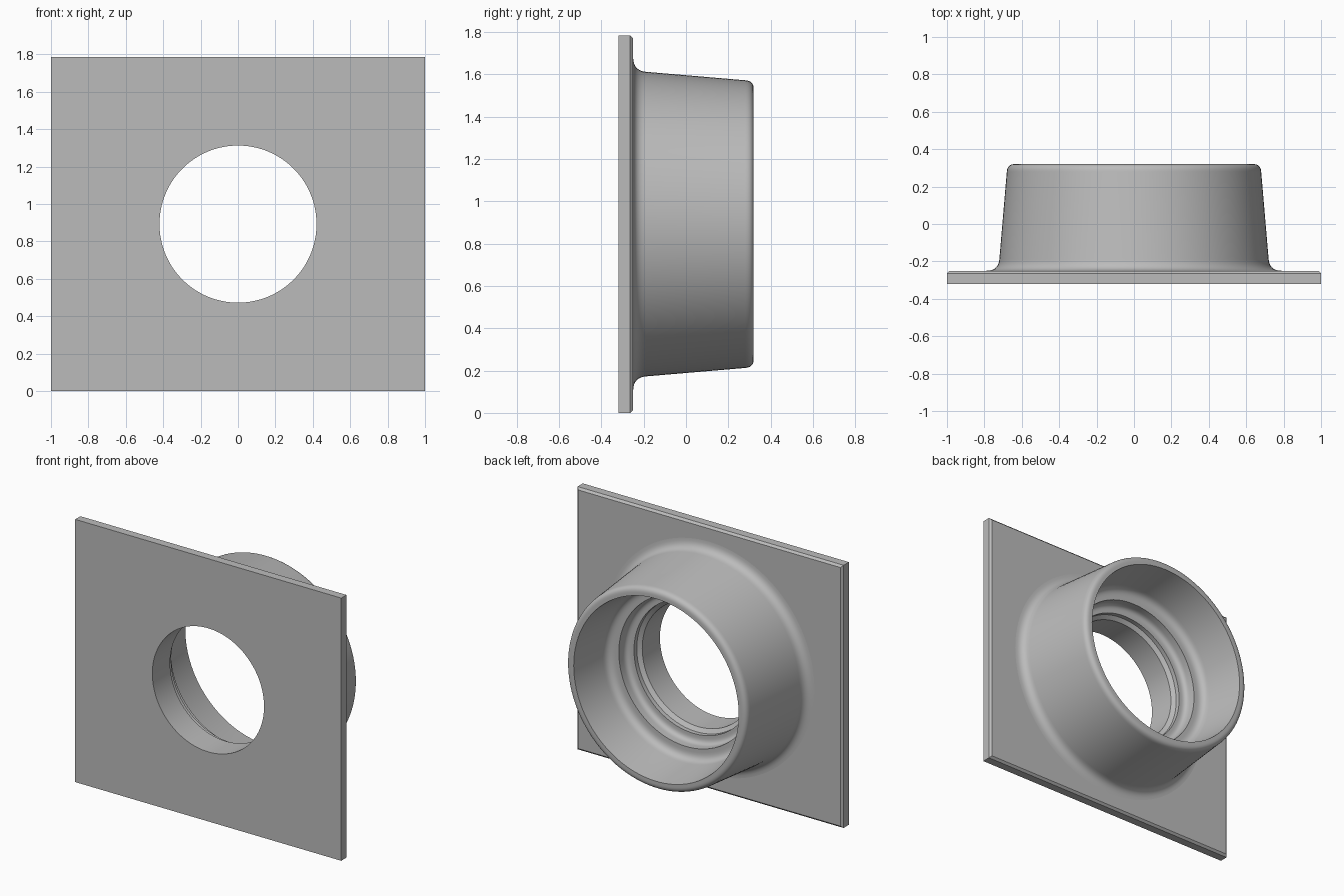
import bpy, bmesh, math
from mathutils import Vector

if "Cube" in bpy.data.objects:
    bpy.data.objects.remove(bpy.data.objects["Cube"], do_unlink=True)

SEG = 128
HEIGHT = 1.785
MID = HEIGHT / 2
BORE = 0.42
FRONT, BACK, RIM = -0.32, -0.25, 0.32

grey = bpy.data.materials.new("plain grey")
grey.use_nodes = True
grey.diffuse_color = (0.5, 0.5, 0.5, 1)
grey.node_tree.nodes["Principled BSDF"].inputs["Base Color"].default_value = (0.5, 0.5, 0.5, 1)


def add_object(name, bm):
    bmesh.ops.recalc_face_normals(bm, faces=bm.faces)
    mesh = bpy.data.meshes.new(name)
    bm.to_mesh(mesh)
    bm.free()
    mesh.materials.append(grey)
    obj = bpy.data.objects.new(name, mesh)
    bpy.context.collection.objects.link(obj)
    return obj


def smooth(obj):
    bpy.ops.object.select_all(action="DESELECT")
    obj.select_set(True)
    bpy.context.view_layer.objects.active = obj
    bpy.ops.object.shade_smooth_by_angle(angle=math.radians(28))


def rounded(a, corner, b, steps=7):
    """Round a profile corner between points a and b."""
    a, corner, b = Vector(a), Vector(corner), Vector(b)
    ts = [i / steps for i in range(steps + 1)]
    return [tuple(a * (1 - t) ** 2 + corner * 2 * t * (1 - t) + b * t * t) for t in ts]


def ring_point(r, y, i):
    t = 2 * math.pi * i / SEG
    return (r * math.cos(t), y, MID + r * math.sin(t))


def lathe(name, profile):
    """Turn a (radius, y) profile around the bore axis."""
    bm = bmesh.new()
    rings = [[bm.verts.new(ring_point(r, y, i)) for i in range(SEG)] for r, y in profile]
    for one, two in zip(rings, rings[1:]):
        for i in range(SEG):
            j = (i + 1) % SEG
            bm.faces.new((one[i], one[j], two[j], two[i]))
    return add_object(name, bm)


# Square flange with a chamfered back edge
bm = bmesh.new()
bmesh.ops.create_cube(bm, size=1)
bmesh.ops.scale(bm, vec=(2, BACK - FRONT, HEIGHT), verts=bm.verts)
bmesh.ops.translate(bm, vec=(0, (FRONT + BACK) / 2, MID), verts=bm.verts)
back_edges = [e for e in bm.edges if all(v.co.y > BACK - 0.001 for v in e.verts)]
bmesh.ops.bevel(bm, geom=back_edges, offset=0.014, segments=1, affect="EDGES")
flange = add_object("flange_plate", bm)

# Bore cut through the flange
bm = bmesh.new()
ends = [[bm.verts.new(ring_point(BORE, y, i)) for i in range(SEG)] for y in (-0.5, 0)]
for end in ends:
    bm.faces.new(end)
for i in range(SEG):
    j = (i + 1) % SEG
    bm.faces.new((ends[0][i], ends[0][j], ends[1][j], ends[1][i]))
cutter = add_object("bore_cutter", bm)
cut = flange.modifiers.new("bore", "BOOLEAN")
cut.operation, cut.solver, cut.object = "DIFFERENCE", "EXACT", cutter
bpy.ops.object.select_all(action="DESELECT")
bpy.context.view_layer.objects.active = flange
flange.select_set(True)
bpy.ops.object.modifier_apply(modifier="bore")
bpy.data.objects.remove(cutter, do_unlink=True)
smooth(flange)

# Tapered collar: stepped bore, rounded seat, rim, outer wall and root fillet
profile = [(BORE, BACK), (BORE, -0.13), (0.447, -0.11), (0.447, -0.08)]
profile += rounded((0.465, -0.08), (0.505, -0.08), (0.505, -0.04))
profile += [(0.505, 0.0)]
profile += rounded((0.53, 0.0), (0.585, 0.0), (0.589, 0.055))
profile += [(0.62, RIM)]
profile += rounded((0.64, RIM), (0.677, RIM), (0.68, 0.28))
profile += rounded((0.72, -0.19), (0.725, BACK), (0.79, BACK))
smooth(lathe("collar", profile))
